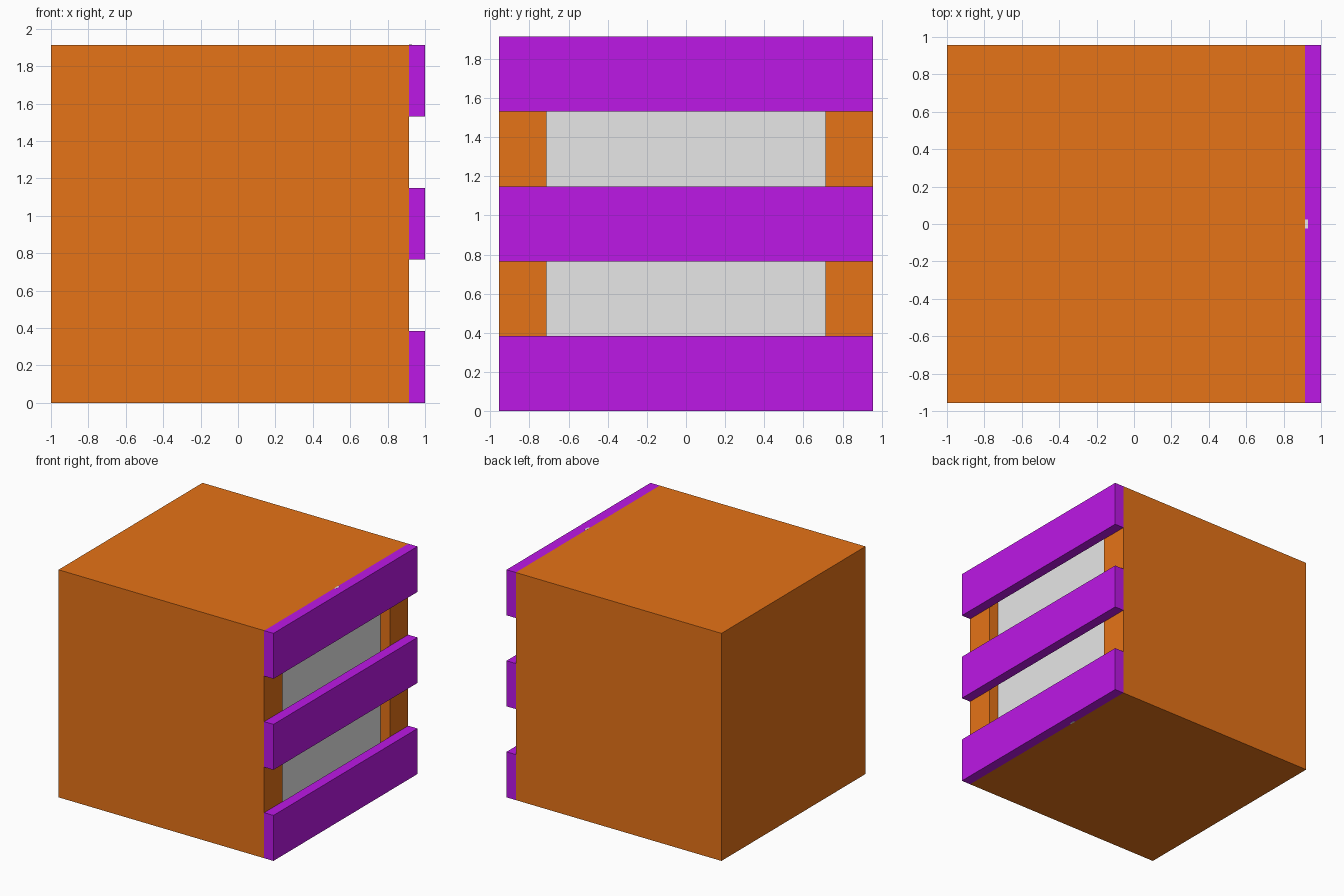
import bpy, bmesh
from mathutils import Matrix, Vector

if "Cube" in bpy.data.objects:
    bpy.data.objects.remove(bpy.data.objects["Cube"])

S = 1.914          # crate cube size
FRONT = 0.914      # x of the slatted face
H = S / 2


def srgb(r, g, b):
    f = lambda c: c / 12.92 if c <= 0.04045 else ((c + 0.055) / 1.055) ** 2.4
    return (f(r / 255), f(g / 255), f(b / 255), 1)


def material(name, *rgb):
    m = bpy.data.materials.new(name)
    m.diffuse_color = srgb(*rgb)
    m.use_nodes = True
    m.node_tree.nodes["Principled BSDF"].inputs["Base Color"].default_value = m.diffuse_color
    return m


orange = material("orange", 230, 115, 23)
purple = material("purple", 188, 24, 230)
grey = material("light grey", 231, 231, 231)


def finish(bm, name, *mats):
    me = bpy.data.meshes.new(name)
    bm.to_mesh(me)
    bm.free()
    for m in mats:
        me.materials.append(m)
    ob = bpy.data.objects.new(name, me)
    bpy.context.collection.objects.link(ob)
    return ob


def box(lo, hi):
    bm = bmesh.new()
    lo, hi = Vector(lo), Vector(hi)
    bmesh.ops.create_cube(bm, size=1, matrix=Matrix.Translation((lo + hi) / 2)
                          @ Matrix.Diagonal((*(hi - lo), 1)))
    return bm


# Crate body with a recessed grey panel on the right side
bm = box((-1, -H, 0), (FRONT, H, S))
bm.normal_update()
panel = [f for f in bm.faces if f.normal.x > 0.9]
bmesh.ops.inset_region(bm, faces=panel, thickness=0.244, depth=0, use_even_offset=True)
rim = bmesh.ops.extrude_face_region(bm, geom=panel)
inner = [g for g in rim["geom"] if isinstance(g, bmesh.types.BMFace)]
bmesh.ops.delete(bm, geom=[f for f in panel if f.is_valid], context='FACES_ONLY')
for v in {v for f in inner for v in f.verts}:
    v.co.x -= 0.086
for f in inner:
    f.material_index = 1
bmesh.ops.recalc_face_normals(bm, faces=bm.faces[:])
finish(bm, "crate_body", orange, grey)

# Three slats across the panel
step = S / 5
for i in range(3):
    z = 2 * i * step
    finish(box((FRONT, -H, z), (1, H, z + step)), f"slat_{i + 1}", purple)

# Tiny grey pins flush with top and bottom edges
for name, y, z in (("top_pin", 0, S - 0.009), ("bottom_pin", 0.33, 0.009)):
    finish(box((FRONT, y - 0.025, z - 0.01), (FRONT + 0.015, y + 0.025, z + 0.01)), name, grey)
